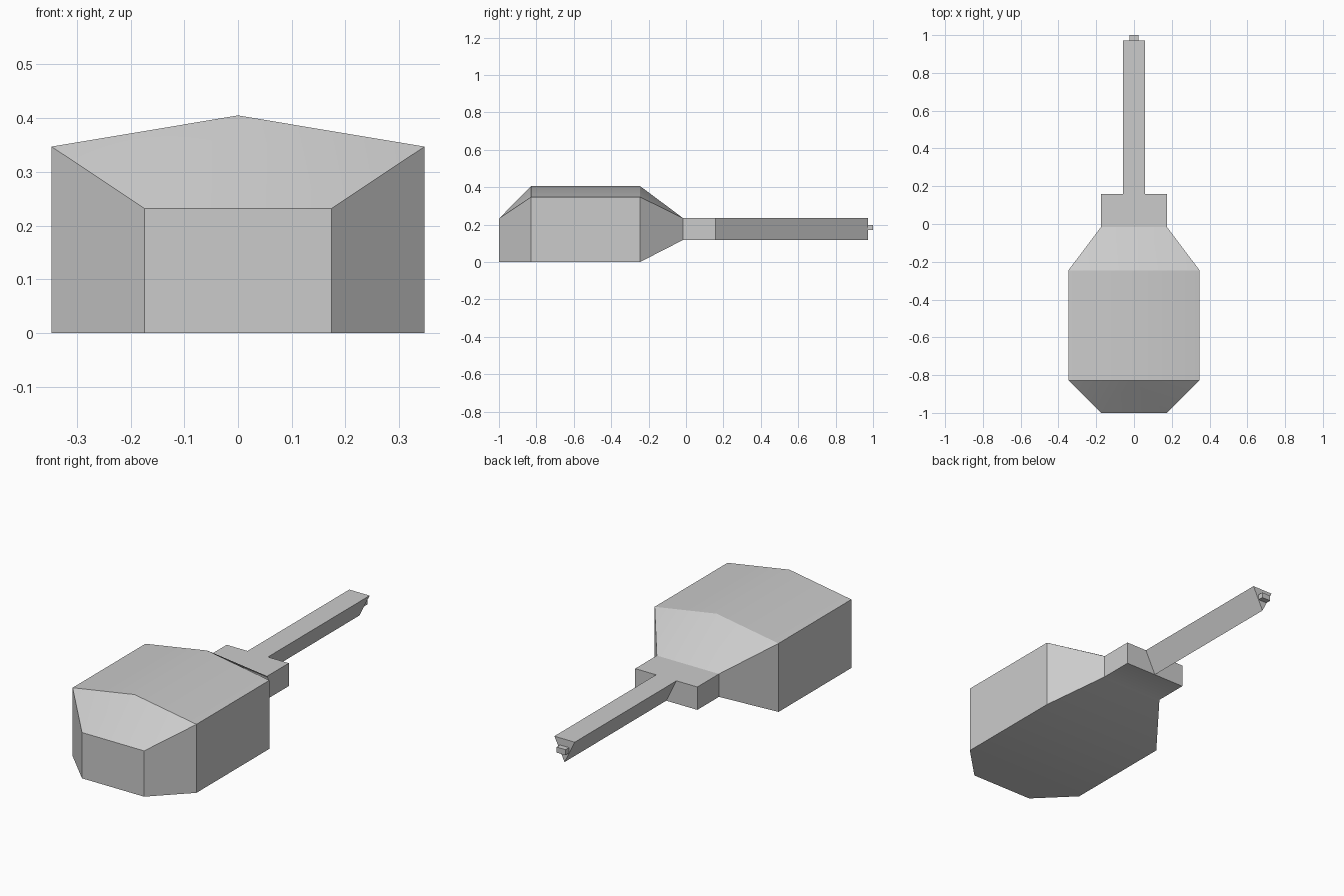
import bpy
import bmesh
import math

cube = bpy.data.objects.get("Cube")
if cube:
    bpy.data.objects.remove(cube, do_unlink=True)

# One plain grey for every part
GREY = (0.6, 0.6, 0.6, 1.0)
grey = bpy.data.materials.new("plain_grey")
grey.use_nodes = True
grey.diffuse_color = GREY
grey.node_tree.nodes["Principled BSDF"].inputs["Base Color"].default_value = GREY


def finish(name, bm):
    bmesh.ops.recalc_face_normals(bm, faces=bm.faces[:])
    mesh = bpy.data.meshes.new(name)
    bm.to_mesh(mesh)
    bm.free()
    mesh.materials.append(grey)
    obj = bpy.data.objects.new(name, mesh)
    bpy.context.collection.objects.link(obj)
    bpy.ops.object.select_all(action="DESELECT")
    obj.select_set(True)
    bpy.context.view_layer.objects.active = obj
    bpy.ops.object.shade_smooth_by_angle(angle=math.radians(30))
    return obj


def ring(bm, y, half, low, high):
    """Rectangular section: left bottom, right bottom, right top, left top."""
    return [bm.verts.new((x, y, z)) for x, z in
            ((-half, low), (half, low), (half, high), (-half, high))]


def prism(name, profile, y0, y1):
    """Extrude an (x, z) profile along y."""
    bm = bmesh.new()
    a, b = [[bm.verts.new((x, y, z)) for x, z in profile] for y in (y0, y1)]
    n = len(profile)
    for i in range(n):
        j = (i + 1) % n
        bm.faces.new((a[i], a[j], b[j], b[i]))
    bm.faces.new(a)
    bm.faces.new(b)
    return finish(name, bm)


# Turret body with a shallow roof ridge, tapering into the mantlet block
bm = bmesh.new()
nose = ring(bm, -1.0, 0.174, 0.0, 0.232)
front = ring(bm, -0.828, 0.347, 0.0, 0.347)
rear = ring(bm, -0.245, 0.347, 0.0, 0.347)
neck = ring(bm, -0.015, 0.174, 0.118, 0.234)
end = ring(bm, 0.158, 0.174, 0.118, 0.234)
ridge_front = bm.verts.new((0, -0.828, 0.405))
ridge_rear = bm.verts.new((0, -0.245, 0.405))

sections = [nose, front, rear, neck, end]
for a, b in zip(sections, sections[1:]):
    for i in (0, 1, 3):                      # floor and both walls
        j = (i + 1) % 4
        bm.faces.new((a[i], a[j], b[j], b[i]))
for small, big, peak in ((nose, front, ridge_front), (neck, rear, ridge_rear)):
    bm.faces.new((small[2], small[3], peak))   # sloped roof ends
    for i in (2, 3):
        bm.faces.new((small[i], peak, big[i]))
for i in (2, 3):                             # roof halves
    bm.faces.new((front[i], ridge_front, ridge_rear, rear[i]))
bm.faces.new((neck[2], neck[3], end[3], end[2]))
bm.faces.new(nose)
bm.faces.new(end)
finish("turret_body", bm)

# Three-sided barrel with its flat side up, and a small muzzle stub
prism("barrel", [(-0.057, 0.234), (0.057, 0.234), (0, 0.118)], 0.158, 0.972)
prism("muzzle_stub", [(-0.025, 0.17), (0.025, 0.17), (0.025, 0.198), (-0.025, 0.198)],
      0.972, 1.0)
